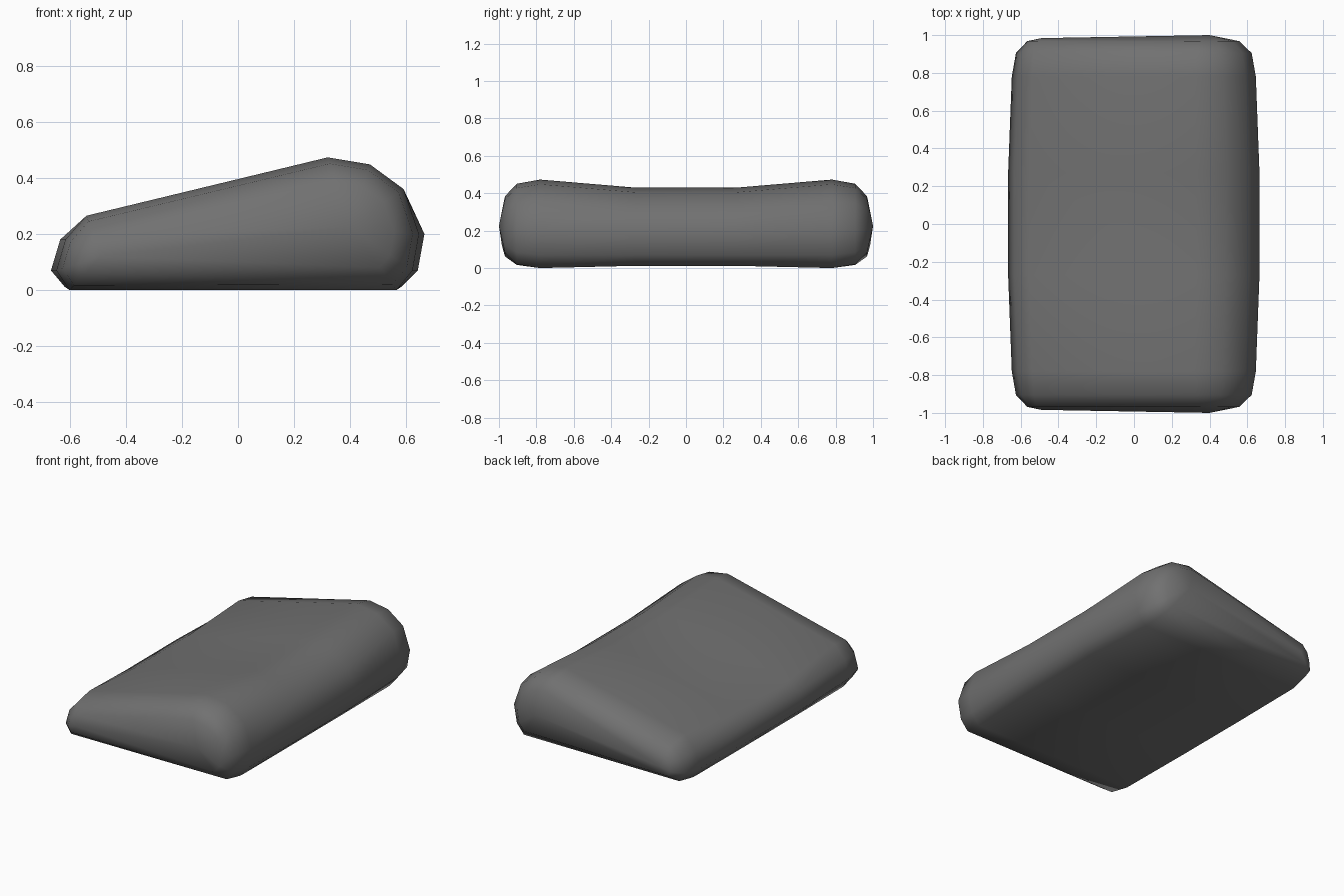
import bpy, bmesh

if "Cube" in bpy.data.objects:
    bpy.data.objects.remove(bpy.data.objects["Cube"])

# Side profile of the wedge (x, z), anticlockwise
profile = [(-0.6, 0), (0.565, 0), (0.622, 0.07), (0.645, 0.2), (0.59, 0.36),
           (0.47, 0.448), (0.32, 0.473), (-0.54, 0.265), (-0.615, 0.18), (-0.647, 0.07)]
core = ((-0.49, 0.12), (0.4, 0.225))  # ridge line that each rounded end closes to


def section(left, right):
    """Profile drawn in towards the core line by a fraction at each side."""
    out = []
    for x, z in profile:
        (cx, cz), t = (core[0], left) if x < 0 else (core[1], right)
        out.append((x + (cx - x) * t, z + (cz - z) * t))
    return out


# Middle section: wider in x, with a sagging top and slightly raised base
middle = [(x * 1.03, z - 0.043 if z > 0.25 else max(z, 0.012)) for x, z in profile]

half = [(0.27, middle), (0.78, profile), (0.905, section(0.14, 0.09)),
        (0.968, section(0.52, 0.36)), (None, section(1, 1))]
stations = [(-1, s) for s in reversed(half)] + [(1, s) for s in half]

# Loft the sections along y
bm = bmesh.new()
rings = []
for sign, (y, pts) in stations:
    ring = []
    for x, z in pts:
        yy = y if y else (0.984 if x < 0 else 1.0)
        ring.append(bm.verts.new((x, sign * yy, z)))
    rings.append(ring)
n = len(profile)
for a, b in zip(rings, rings[1:]):
    for i in range(n):
        j = (i + 1) % n
        bm.faces.new((a[i], a[j], b[j], b[i]))
bmesh.ops.remove_doubles(bm, verts=bm.verts, dist=0.001)
bmesh.ops.recalc_face_normals(bm, faces=bm.faces)
for f in bm.faces:
    f.smooth = True

mesh = bpy.data.meshes.new("wedge_cushion")
bm.to_mesh(mesh)
bm.free()
cushion = bpy.data.objects.new("wedge_cushion", mesh)
bpy.context.collection.objects.link(cushion)

# Dark grey fabric
fabric = bpy.data.materials.new("dark_fabric")
fabric.diffuse_color = (0.165, 0.165, 0.165, 1)
fabric.use_nodes = True
fabric.node_tree.nodes["Principled BSDF"].inputs["Base Color"].default_value = fabric.diffuse_color
mesh.materials.append(fabric)
